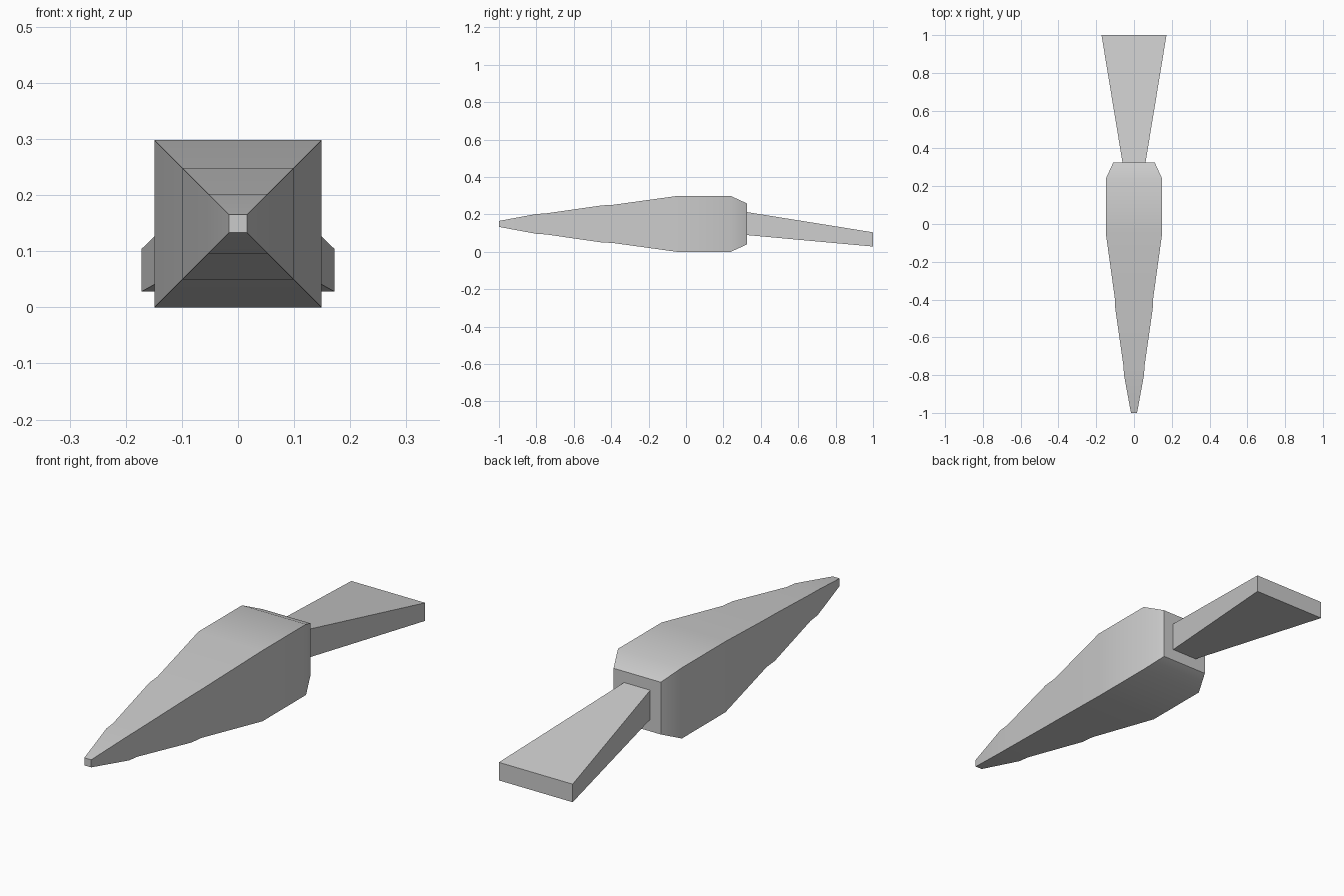
import bpy
import bmesh
import math

cube = bpy.data.objects.get("Cube")
if cube:
    bpy.data.objects.remove(cube, do_unlink=True)

# Single plain grey
grey = bpy.data.materials.new("plain_grey")
grey.use_nodes = True
color = (0.6, 0.6, 0.6, 1.0)
grey.diffuse_color = color
grey.node_tree.nodes["Principled BSDF"].inputs["Base Color"].default_value = color


def loft(name, sections):
    """Skin rectangular sections given as (y, half width, bottom z, top z)."""
    bm = bmesh.new()
    rings = []
    for y, w, low, high in sections:
        corners = ((-w, low), (w, low), (w, high), (-w, high))
        rings.append([bm.verts.new((x, y, z)) for x, z in corners])
    for a, b in zip(rings, rings[1:]):
        for i in range(4):
            j = (i + 1) % 4
            bm.faces.new((a[i], a[j], b[j], b[i]))
    bm.faces.new(rings[0])
    bm.faces.new(rings[-1])
    bmesh.ops.recalc_face_normals(bm, faces=bm.faces)
    mesh = bpy.data.meshes.new(name)
    bm.to_mesh(mesh)
    bm.free()
    mesh.materials.append(grey)
    obj = bpy.data.objects.new(name, mesh)
    bpy.context.collection.objects.link(obj)
    bpy.ops.object.select_all(action="DESELECT")
    obj.select_set(True)
    bpy.context.view_layer.objects.active = obj
    bpy.ops.object.shade_smooth_by_angle(angle=math.radians(30))
    return obj


# Square body: stepped taper to the tip, chamfered rear
centre = 0.149
profile = [(-1.0, 0.016), (-0.8, 0.053), (-0.75, 0.056), (-0.45, 0.099),
           (-0.39, 0.102), (-0.05, 0.149), (0.24, 0.149), (0.325, 0.11)]
loft("body", [(y, h, centre - h, centre + h) for y, h in profile])

# Flared, drooping tail
loft("tail", [(0.32, 0.06, 0.09, 0.213), (1.0, 0.172, 0.028, 0.104)])
